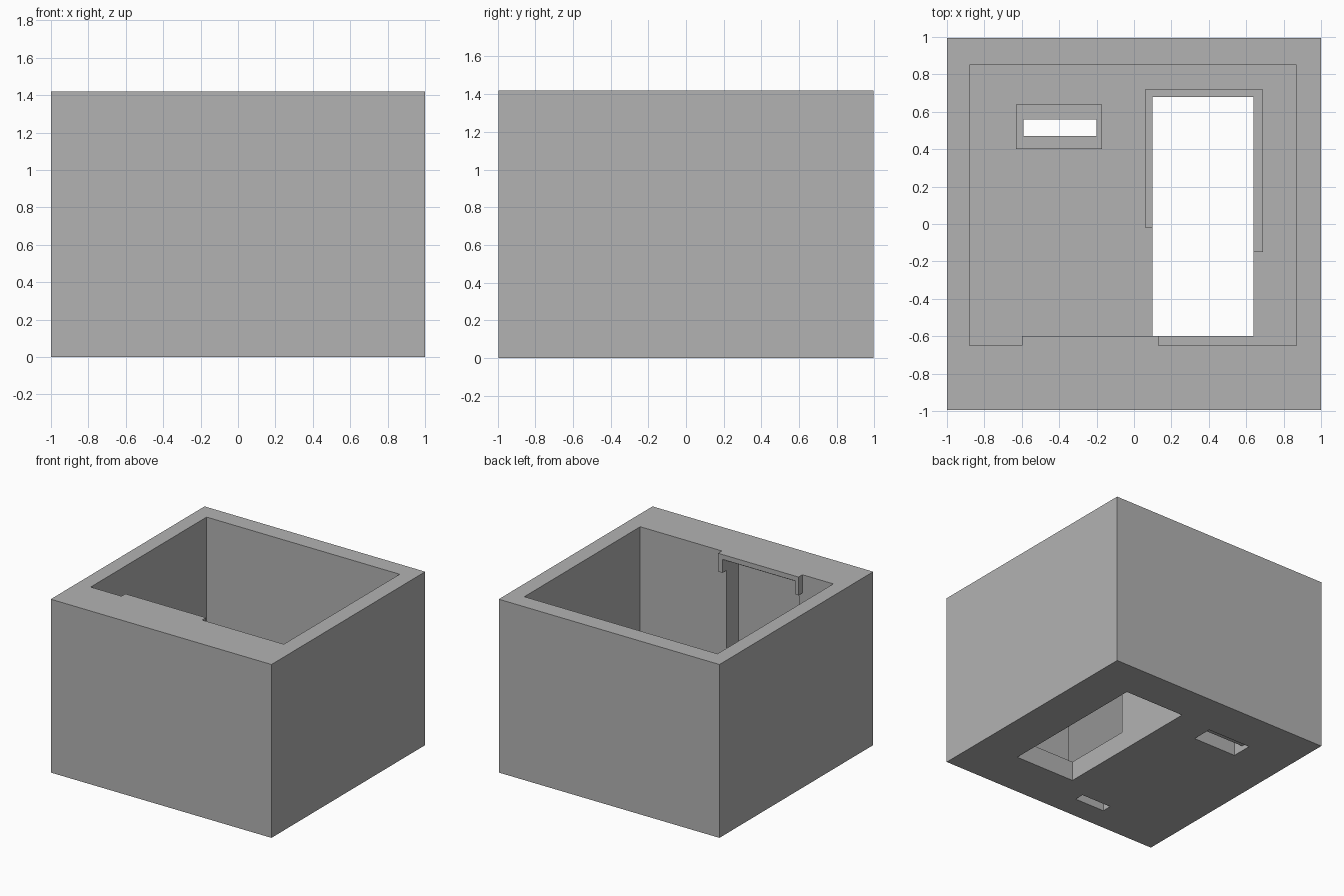
import bpy

# Remove the default cube only
cube = bpy.data.objects.get("Cube")
if cube:
    bpy.data.objects.remove(cube, do_unlink=True)

# One flat material
grey = bpy.data.materials.new("concrete_grey")
grey.use_nodes = True
COLOR = (0.45, 0.45, 0.45, 1)
grey.diffuse_color = COLOR
bsdf = next(n for n in grey.node_tree.nodes if n.type == "BSDF_PRINCIPLED")
bsdf.inputs["Base Color"].default_value = COLOR


def box(name, x, y, z):
    """Box from (min, max) ranges on each axis."""
    bpy.ops.mesh.primitive_cube_add(size=1)
    ob = bpy.context.object
    ob.name = ob.data.name = name
    for v in ob.data.vertices:
        v.co = [lo + (c + 0.5) * (hi - lo) for c, (lo, hi) in zip(v.co, (x, y, z))]
    ob.data.materials.append(grey)
    return ob


def combine(target, operation, name, x, y, z):
    """Add a box to the target or cut it away."""
    tool = box(name, x, y, z)
    tool.hide_render = True
    mod = target.modifiers.new(name, "BOOLEAN")
    mod.operation, mod.solver, mod.object = operation, "EXACT", tool
    bpy.context.view_layer.objects.active = target
    bpy.ops.object.modifier_apply(modifier=mod.name)
    mesh = tool.data
    bpy.data.objects.remove(tool, do_unlink=True)
    bpy.data.meshes.remove(mesh)


FLOOR, TOP = 0.16, 1.42
RAIL = 0.62          # top of the stairwell parapet
room = box("room_shell", (-1, 1), (-0.995, 0.995), (0, TOP))


def add(name, *ranges):
    combine(room, "UNION", name, *ranges)


def cut(name, *ranges):
    combine(room, "DIFFERENCE", name, *ranges)


# Open room inside thick walls
cut("room_space", (-0.88, 0.87), (-0.65, 0.85), (FLOOR, 1.6))

# Door surround on the front wall: lintel and two short posts
add("door_lintel", (-0.6, 0.13), (-0.7, -0.6), (1.38, TOP))
for name, x in (("post_left", (0.09, 0.13)), ("post_right", (-0.6, -0.57))):
    add(name, x, (-0.7, -0.6), (1.27, TOP))

# Door niche with a floor slot
cut("door_niche", (-0.57, 0.09), (-0.81, -0.62), (FLOOR, 1.35))
cut("niche_slot", (-0.37, -0.1), (-0.8, -0.72), (-0.1, 0.3))

# Parapet around three sides of the stairwell
add("parapet_back", (0.06, 0.69), (0.6, 0.72), (0.1, RAIL))
add("parapet_right", (0.06, 0.12), (-0.02, 0.7), (0.1, RAIL))
add("parapet_left", (0.62, 0.69), (-0.15, 0.7), (0.1, RAIL))
cut("stairwell", (0.1, 0.64), (-0.6, 0.68), (-0.1, 0.9))

# Small raised block with a stepped slot through the floor
add("vent_block", (-0.63, -0.17), (0.4, 0.64), (0.1, 0.3))
cut("vent_slot", (-0.59, -0.2), (0.47, 0.56), (-0.1, 0.5))
cut("vent_mouth", (-0.59, -0.2), (0.47, 0.64), (-0.1, 0.04))

for poly in room.data.polygons:
    poly.use_smooth = False
    poly.material_index = 0
